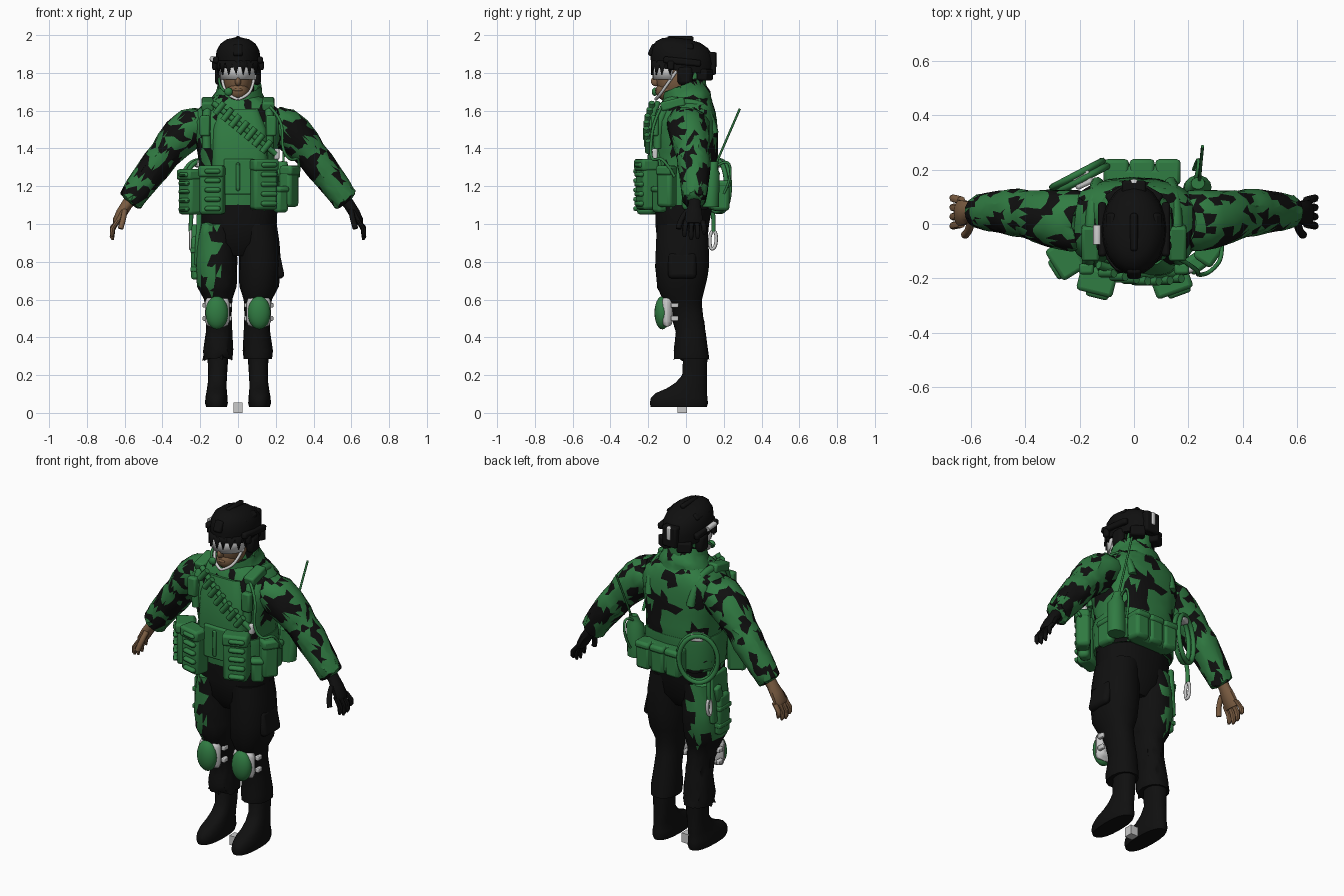
import bpy, bmesh, random
from math import sin, cos, pi, radians
from mathutils import Vector, Matrix, kdtree

if "Cube" in bpy.data.objects:
    bpy.data.objects.remove(bpy.data.objects["Cube"])

random.seed(11)

def material(name, c):
    m = bpy.data.materials.new(name)
    m.diffuse_color = (*c, 1)
    m.use_nodes = True
    m.node_tree.nodes["Principled BSDF"].inputs["Base Color"].default_value = m.diffuse_color
    return m

GREEN = material("green", (.03, .2, .055))
BLACK = material("black", (.005, .005, .005))
SKIN = material("skin", (.2, .11, .055))
GREY = material("grey", (.7, .7, .7))

def finish(name, bm, *mats, bevel=0):
    bmesh.ops.recalc_face_normals(bm, faces=bm.faces)
    me = bpy.data.meshes.new(name)
    bm.to_mesh(me)
    bm.free()
    ob = bpy.data.objects.new(name, me)
    bpy.context.collection.objects.link(ob)
    for m in mats:
        me.materials.append(m)
    if bevel:
        b = ob.modifiers.new("bevel", 'BEVEL')
        b.width, b.segments = bevel, 2
    return ob

def loft(name, rings, mat, n=(0, 0, 1), sides=14, power=1.0, camo=0, rule=None):
    """Skin through rings (x, y, z, half width, half depth) lying across direction n."""
    n = Vector(n).normalized()
    v = Vector((0, 1, 0)).cross(n).normalized()
    u = n.cross(v)
    f = lambda a: abs(a) ** power * (1 if a > 0 else -1)
    bm = bmesh.new()
    loops = [[bm.verts.new(Vector(r[:3]) + v * r[3] * f(cos(2 * pi * i / sides)) + u * r[4] * f(sin(2 * pi * i / sides)))
              for i in range(sides)] for r in rings]
    for a, b in zip(loops, loops[1:]):
        for i in range(sides):
            j = (i + 1) % sides
            bm.faces.new((a[i], a[j], b[j], b[i]))
    bm.faces.new(loops[0])
    bm.faces.new(loops[-1])
    if camo or rule:
        bmesh.ops.subdivide_edges(bm, edges=bm.edges[:], cuts=1, use_grid_fill=True)
        bm.normal_update()
        for w in bm.verts:  # slide along the surface so patches get slanted edges
            j = Vector([random.uniform(-.011, .011) for _ in range(3)])
            w.co += j - w.normal * j.dot(w.normal)
        bmesh.ops.triangulate(bm, faces=bm.faces[:], quad_method='SHORT_EDGE')
        fs = list(bm.faces)
        if rule:
            for q in fs:
                q.material_index = int(rule(q.calc_center_median()))
        else:  # irregular dark patches
            seeds = random.sample(fs, max(4, len(fs) // 6))
            kd = kdtree.KDTree(len(seeds))
            for i, q in enumerate(seeds):
                kd.insert(q.calc_center_median(), i)
            kd.balance()
            dark = [random.random() < camo for _ in seeds]
            for q in fs:
                q.material_index = int(dark[kd.find(q.calc_center_median())[1]])
    return finish(name, bm, mat, GREEN if mat == BLACK else BLACK)

def box(name, c, size, mat, rz=0, bevel=.01, rx=0, ry=0):
    bm = bmesh.new()
    M = Matrix.Translation(c) @ Matrix.Rotation(radians(rz), 4, 'Z') @ Matrix.Rotation(radians(ry), 4, 'Y') @ Matrix.Rotation(radians(rx), 4, 'X')
    bmesh.ops.create_cube(bm, size=1, matrix=M @ Matrix.Diagonal((*size, 1)))
    return finish(name, bm, mat, bevel=bevel)

def ball(name, c, r, mat):
    bm = bmesh.new()
    bmesh.ops.create_uvsphere(bm, u_segments=20, v_segments=12, radius=1, matrix=Matrix.Translation(c) @ Matrix.Diagonal((*r, 1)))
    return finish(name, bm, mat)

def tube(name, pts, r, mat, cyclic=False):
    cu = bpy.data.curves.new(name, 'CURVE')
    cu.dimensions, cu.bevel_depth, cu.bevel_resolution = '3D', r, 2
    cu.use_fill_caps, cu.resolution_u = True, 5
    s = cu.splines.new('NURBS')
    s.points.add(len(pts) - 1)
    for p, q in zip(s.points, pts):
        p.co = (*q, 1)
    s.order_u, s.use_endpoint_u, s.use_cyclic_u = 3, not cyclic, cyclic
    ob = bpy.data.objects.new(name, cu)
    bpy.context.collection.objects.link(ob)
    cu.materials.append(mat)

def pouch(name, c, size, rz, ridges=0):
    w, d, h = size
    R = Matrix.Translation(c) @ Matrix.Rotation(radians(rz), 4, 'Z')
    box(name, c, size, GREEN, rz, .018)
    box(name + "_flap", R @ Vector((0, -.006, h * .38)), (w * 1.05, d * 1.05, h * .24), GREEN, rz, .014)
    for i in range(ridges):
        box(name + "_ridge", R @ Vector((w * .1, -d / 2 - .004, h * (-.38 + i * .76 / (ridges - 1)))), (w * .66, .034, h * .1), GREEN, rz, .012)

# Legs, boots, knee pads
patch = lambda p: p.x < -.12 + .03 * sin(p.z * 45) and p.z > .67 + .05 * sin(p.x * 60)
for s in (-1, 1):
    loft("trouser_leg", [(s * x, y, z, w, d) for x, y, z, w, d in (
        (.105, .03, .285, .075, .095), (.105, .025, .33, .08, .092), (.10, .025, .43, .07, .08), (.10, .005, .52, .066, .085),
        (.105, -.02, .6, .075, .105), (.112, -.025, .67, .105, .13), (.116, -.02, .78, .112, .145),
        (.112, -.02, .9, .108, .142), (.10, -.02, 1.0, .105, .135))], BLACK, rule=patch if s < 0 else None, power=.9)
    loft("boot", [(s * x, y, z, w, d) for x, y, z, w, d in (
        (.114, -.038, .03, .054, .15), (.114, -.038, .05, .06, .156), (.114, -.036, .08, .059, .152), (.113, -.025, .105, .055, .137),
        (.112, .005, .13, .052, .108), (.11, .028, .16, .05, .084), (.108, .045, .2, .05, .066), (.106, .05, .32, .056, .065))],
        BLACK, power=.85, sides=18)
    box("knee_frame", (s * .11, -.1, .535), (.13, .06, .16), GREY, bevel=.03)
    ball("knee_pad", (s * .112, -.125, .53), (.06, .042, .088), GREEN)
    for z in (.5, .57):
        for t in (-1, 1):
            box("knee_buckle", (s * .11 + t * .066, -.06, z), (.022, .04, .026), GREY, bevel=.005)
loft("pelvis", [(0, -.02, .83, .07, .09), (0, -.02, .9, .17, .135), (0, -.02, 1.0, .205, .145), (0, -.01, 1.1, .21, .155)], BLACK, power=.85)
box("thigh_pocket", (.212, -.02, .78), (.045, .15, .14), BLACK, bevel=.02, ry=-12)
box("stand_block", (0, -.02, .027), (.05, .05, .054), GREY, bevel=0)

# Torso, collar and vest
loft("jacket", [(0, -.005, 1.08, .205, .155), (0, 0, 1.14, .215, .16), (0, 0, 1.22, .205, .165), (0, 0, 1.3, .205, .172), (0, -.005, 1.38, .215, .175),
     (0, -.005, 1.46, .23, .175), (0, 0, 1.54, .245, .165), (0, .005, 1.6, .225, .15), (0, .005, 1.645, .17, .135), (0, 0, 1.69, .10, .1)],
     GREEN, sides=20, power=.75, camo=.36)
loft("belt_band", [(0, -.005, 1.1, .215, .165), (0, -.005, 1.25, .217, .178), (0, -.005, 1.28, .21, .177)], GREEN, sides=20, power=.75)
loft("collar", [(0, 0, 1.6, .17, .145), (0, 0, 1.65, .15, .14), (.005, -.01, 1.69, .125, .124), (.01, -.02, 1.735, .115, .112),
     (.01, -.02, 1.725, .095, .095), (.01, -.02, 1.67, .09, .09)], GREEN, n=(0, -.4, 1), sides=16, camo=.15)
loft("front_plate", [(.01, -.125, 1.2, .15, .075), (.01, -.125, 1.36, .15, .078), (.01, -.12, 1.5, .145, .07), (0, -.1, 1.61, .11, .055)], GREEN, power=.55, sides=16)
box("centre_pouch", (0, -.2, 1.25), (.15, .03, .19), GREEN)
box("pouch_tab", (.0, -.215, 1.25), (.02, .02, .15), GREEN, bevel=.006)
for s in (-1, 1):
    tube("shoulder_strap", [(s * .165, -.15, 1.4), (s * .17, -.15, 1.52), (s * .16, -.1, 1.635), (s * .155, .02, 1.645),
         (s * .145, .12, 1.61), (s * .135, .15, 1.48)], .024, GREEN)
    box("shoulder_pad", (s * .16, -.07, 1.635), (.065, .13, .05), GREEN, rx=14)
    box("strap_pouch", (s * .175, -.165, 1.52), (.055, .04, .11), GREEN)

# Bandolier across the chest
a, b = Vector((-.13, -.15, 1.64)), Vector((.2, -.17, 1.37))
tube("bandolier_strap", [a, a.lerp(b, .5) + Vector((0, -.05, 0)), b], .016, GREEN)
for i in range(7):
    t = .1 + i * .125
    p = a.lerp(b, t) + Vector((0, -.02 - .03 * sin(pi * t), 0))
    tube("bandolier_round", [p - Vector((.024, 0, .03)), p, p + Vector((.024, 0, .03))], .016, GREEN)

# Front and hip pouches
pouch("front_pouch_left", (-.135, -.205, 1.18), (.13, .09, .26), -14, 5)
pouch("front_pouch_right", (.135, -.205, 1.21), (.135, .09, .27), 20, 5)
pouch("side_pouch_left", (-.245, -.125, 1.17), (.125, .1, .24), -58, 5)
pouch("radio_pouch", (.27, -.1, 1.2), (.09, .075, .22), 55)
pouch("small_pouch", (.225, -.14, 1.13), (.07, .06, .14), 35)
pouch("hip_pouch", (.215, .03, 1.15), (.1, .05, .15), 90)
for x in (-.065, .03, .125):
    pouch("back_pouch", (x, .185, 1.15), (.088, .09, .16), 180)
box("back_pack", (.03, .17, 1.15), (.27, .1, .16), GREEN, bevel=.03)
box("buckle", (.205, -.165, 1.37), (.03, .03, .06), GREY)
box("belt_buckle", (.08, -.16, 1.09), (.03, .03, .03), GREY)

# Radio with antenna and hose
loft("radio", [(.23, .13, 1.09, .05, .045), (.235, .135, 1.27, .05, .045), (.235, .14, 1.29, .035, .03), (.235, .15, 1.33, .025, .022)], GREEN)
tube("antenna", [(.24, .155, 1.31), (.245, .22, 1.46), (.252, .285, 1.61)], .006, GREEN)
tube("radio_hose", [(.17, -.13, 1.62), (.24, -.17, 1.55), (.23, -.19, 1.4), (.28, -.18, 1.33), (.33, -.12, 1.36), (.32, -.06, 1.25)], .008, GREEN)
tube("back_cable", [(.22, .13, 1.28), (.24, .22, 1.36), (.235, .245, 1.25), (.22, .2, 1.16)], .007, GREEN)

# Rope coil, holster and clip on the right hip
for k in range(2):
    tube("rope_coil", [(-.19 + .095 * cos(t * pi / 6) - .018 * k, .165 + .05 * cos(t * pi / 6) + .018 * k, 1.2 + .14 * sin(t * pi / 6))
         for t in range(12)], .013, GREEN, True)
box("rope_tie", (-.19, .165, 1.32), (.07, .06, .04), GREY, 25)
tube("clip_strap", [(-.24, .13, 1.12), (-.25, .15, 1.05), (-.25, .145, .96)], .012, GREEN)
tube("clip", [(-.25, .14 + y, z) for y, z in ((-.01, .86), (.018, .88), (.022, .95), (0, .97), (-.016, .93))], .009, GREY, True)
box("holster_panel", (-.21, .0, .92), (.03, .15, .28), GREEN, ry=3)
box("holster", (-.226, -.01, .82), (.045, .1, .23), GREEN, bevel=.015)
box("holster_grip", (-.23, .03, .95), (.03, .05, .09), GREEN, rx=-15)
for z in (.76, .86):
    box("holster_strap", (-.23, -.01, z), (.045, .11, .025), GREEN, bevel=.006)

# Sleeves and hands
D = (.64, 0, -.77)
for s in (-1, 1):
    skin = BLACK if s > 0 else SKIN
    d = (s * D[0], 0, D[2])
    loft("sleeve", [(s * x, y, z, w, dp) for x, y, z, w, dp in (
        (.16, .005, 1.56, .09, .1), (.22, .012, 1.53, .11, .115), (.29, .018, 1.475, .108, .108), (.35, .028, 1.415, .096, .098),
        (.39, .035, 1.365, .084, .088), (.43, .042, 1.315, .086, .09), (.48, .045, 1.25, .08, .08), (.53, .045, 1.185, .075, .072),
        (.57, .045, 1.125, .068, .062), (.575, .045, 1.115, .045, .04))], GREEN, n=d, camo=.36)
    loft("palm", [(s * x, y, z, w, dp) for x, y, z, w, dp in (
        (.55, .045, 1.15, .035, .036), (.59, .045, 1.1, .03, .034), (.615, .042, 1.06, .03, .045), (.64, .04, 1.015, .025, .05),
        (.645, .04, 1.0, .02, .045))], skin, n=(s * .45, 0, -.9), sides=10)
    for i in range(4):
        y, l = .0 + i * .029, (.085, .1, .095, .07)[i]
        loft("finger", [(s * .635, y, 1.02, .015, .015), (s * .664, y * 1.15 - .006, 1.02 - l * .5, .0145, .0145),
             (s * .667, y * 1.2 - .008, 1.02 - l * .9, .012, .012), (s * .663, y * 1.2 - .008, 1.015 - l, .006, .006)], skin, n=(0, 0, -1), sides=8)
    tube("thumb", [(s * .6, .01, 1.07), (s * .605, -.03, 1.03), (s * .622, -.04, .975)], .015, skin)

# Head and face
ball("head", (0, -.055, 1.78), (.08, .105, .13), SKIN)
ball("jaw", (0, -.085, 1.705), (.062, .077, .058), SKIN)
ball("nose", (0, -.16, 1.755), (.016, .026, .026), SKIN)
ball("lips", (0, -.153, 1.71), (.024, .012, .009), SKIN)
loft("neck_cover", [(0, .02, 1.62, .095, .095), (0, .02, 1.72, .085, .09), (0, .02, 1.82, .08, .085)], GREEN, camo=.4)
for s in (-1, 1):
    tube("chin_strap", [(s * .09, -.05, 1.81), (s * .083, -.1, 1.74), (s * .05, -.145, 1.675), (0, -.16, 1.66)], .008, GREY)
tube("microphone_boom", [(-.1, -.05, 1.77), (-.1, -.13, 1.71), (-.05, -.165, 1.695)], .007, GREEN)
ball("microphone", (-.05, -.165, 1.7), (.022, .016, .022), GREEN)

# Goggles: pale band with dark zigzag points
for name, z0, z1, r, mats in (("goggles", 1.765, 1.85, 0, (GREY, GREY)), ("goggle_zigzag", 1.79, 1.865, .008, (None, BLACK))):
    bm = bmesh.new()
    vs = [bm.verts.new(((.098 + r) * cos(t), -.06 + (.118 + r) * sin(t), z1 if i % 2 else z0)) for i in range(18) for t in [pi + pi * i / 17]]
    for i in range(16):
        if mats[0] or i % 2:
            bm.faces.new(vs[i:i + 3])
    finish(name, bm, mats[1]).modifiers.new("thickness", 'SOLIDIFY').thickness = .01

# Helmet with rails, mount, light and rear pack
tilt = (0, .13, 1)
loft("helmet", [(0, -.02, 1.81, .114, .165), (0, -.02, 1.87, .119, .17), (0, -.02, 1.915, .114, .162), (0, -.022, 1.95, .096, .138),
     (0, -.024, 1.972, .066, .1), (0, -.026, 1.982, .03, .05)], BLACK, n=tilt, sides=20)
for s in (-1, 1):
    box("side_rail", (s * .117, -.02, 1.86), (.03, .2, .035), BLACK, rx=-6)
    box("ear_cup", (s * .1, -.005, 1.785), (.045, .08, .1), BLACK, bevel=.02)
    box("rail_clip", (s * .125, -.08, 1.84), (.025, .035, .05), BLACK)
    box("nape_flap", (s * .06, .1, 1.79), (.08, .06, .06), BLACK, rz=-s * 30)
    box("hook_panel", (s * .085, -.02, 1.94), (.04, .12, .02), BLACK, ry=s * 42)
box("helmet_ridge", (0, -.03, 1.982), (.028, .14, .026), BLACK)
box("front_mount", (0, -.178, 1.92), (.05, .03, .065), BLACK, rx=-25)
box("rear_pack", (0, .135, 1.85), (.09, .05, .12), BLACK)
box("rear_tab", (0, .15, 1.87), (.03, .03, .08), GREY)
tube("helmet_light", [(-.135, -.075, 1.875), (-.135, -.04, 1.875), (-.135, -.005, 1.87)], .015, GREY)

# Shading
bpy.ops.object.select_all(action='DESELECT')
for o in bpy.context.scene.objects:
    if o.type == 'MESH':
        o.select_set(True)
        bpy.context.view_layer.objects.active = o
bpy.ops.object.shade_smooth_by_angle(angle=radians(40))
